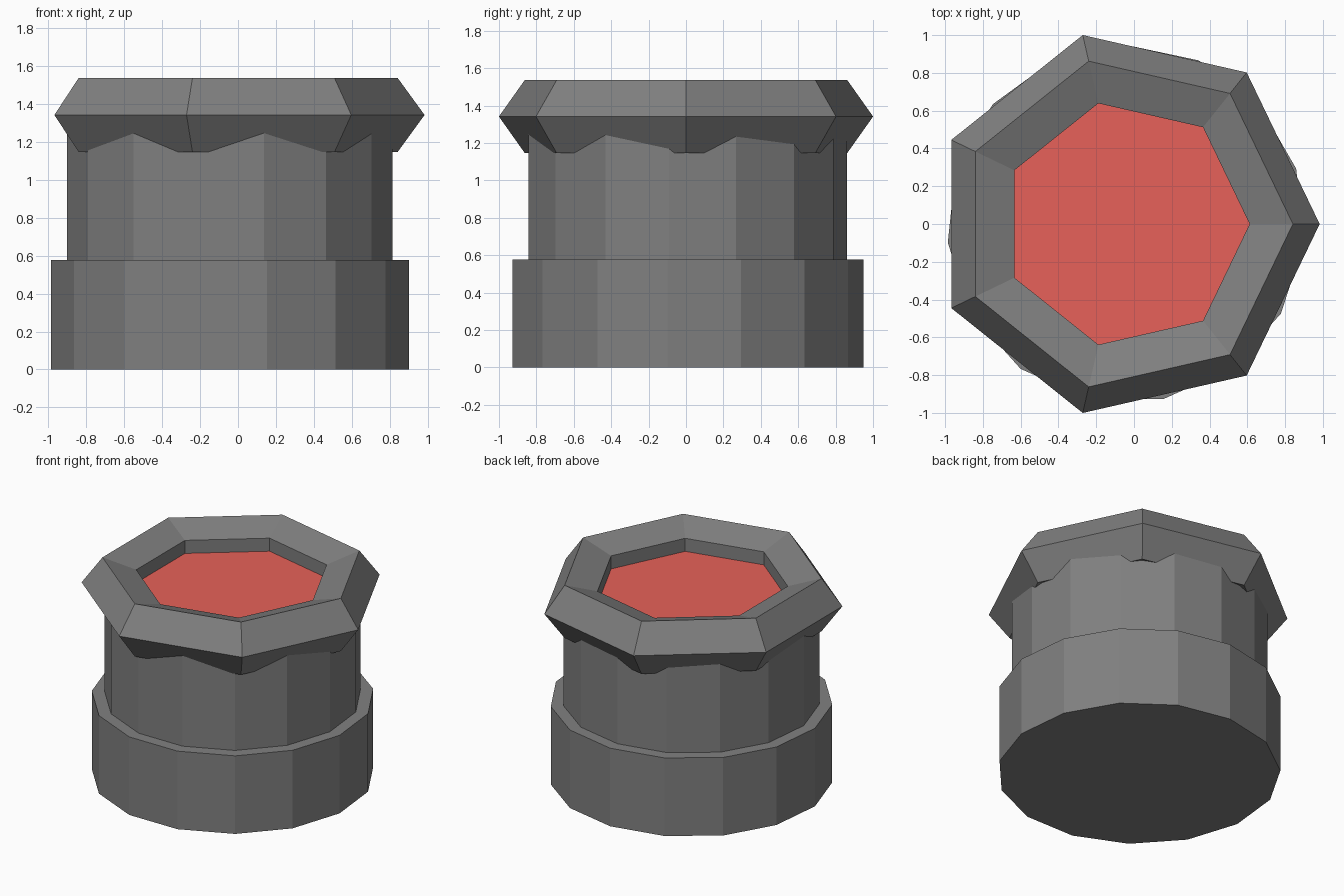
import bpy, bmesh, math

if "Cube" in bpy.data.objects:
    bpy.data.objects.remove(bpy.data.objects["Cube"])

CX = -0.043      # shared axis of all parts
SIDES = 15
BASE_R, COLUMN_R = 0.948, 0.862
PANEL_Z = 1.365


def material(name, colour):
    mat = bpy.data.materials.new(name)
    mat.diffuse_color = (*colour, 1)
    mat.use_nodes = True
    mat.node_tree.nodes["Principled BSDF"].inputs["Base Color"].default_value = mat.diffuse_color
    return mat


def ring(bm, radius, z):
    """15-sided ring of vertices with one corner pointing to +y."""
    step = 2 * math.pi / SIDES
    return [bm.verts.new((radius * math.cos(math.pi / 2 + i * step),
                          radius * math.sin(math.pi / 2 + i * step), z))
            for i in range(SIDES)]


def finish(bm, name, mat):
    mesh = bpy.data.meshes.new(name)
    bm.to_mesh(mesh)
    bm.free()
    obj = bpy.data.objects.new(name, mesh)
    obj.location.x = CX
    mesh.materials.append(mat)
    bpy.context.collection.objects.link(obj)
    return obj


dark_grey = material("dark_grey", (0.216, 0.216, 0.216))
red = material("red", (0.8, 0.12, 0.1))

# Stepped body: wide base, ledge and narrower column
bm = bmesh.new()
profile = [(BASE_R, 0), (BASE_R, 0.577), (COLUMN_R, 0.577), (COLUMN_R, PANEL_Z)]
rings = [ring(bm, r, z) for r, z in profile]
bm.faces.new(rings[0][::-1])
for low, high in zip(rings, rings[1:]):
    for i in range(SIDES):
        j = (i + 1) % SIDES
        bm.faces.new((low[i], low[j], high[j], high[i]))
finish(bm, "stepped_body", dark_grey)

# Red panel closing the column, seen through the rim
bm = bmesh.new()
bm.faces.new(ring(bm, COLUMN_R, PANEL_Z))
finish(bm, "red_top_panel", red)

# Seven-sided rim with a five-sided cross-section
bpy.ops.mesh.primitive_torus_add(major_segments=7, minor_segments=5,
                                 major_radius=0.821, minor_radius=0.205,
                                 location=(CX, 0, 1.341))
rim = bpy.context.object
rim.name = "top_rim"
rim.data.materials.append(dark_grey)
for poly in rim.data.polygons:
    poly.use_smooth = False
